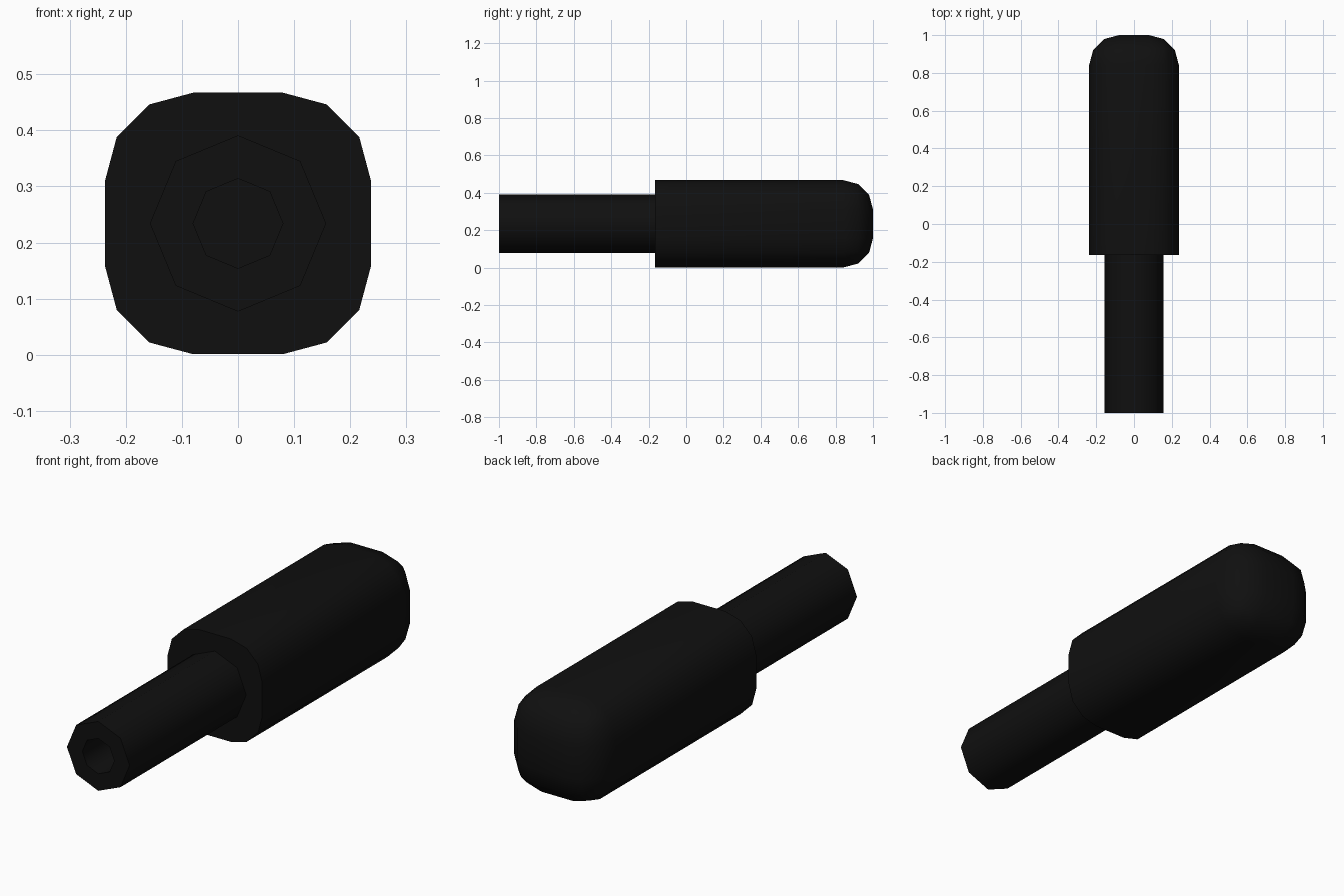
import bpy, bmesh, math

cube = bpy.data.objects.get("Cube")
if cube:
    bpy.data.objects.remove(cube, do_unlink=True)

MID_Z = 0.234      # height of the long axis
FRONT_Y = -0.165   # front face of the body
SIDES = 8

black = bpy.data.materials.new("matte_black")
black.use_nodes = True
colour = (0.005, 0.005, 0.005, 1)
black.diffuse_color = colour
black.node_tree.nodes["Principled BSDF"].inputs["Base Color"].default_value = colour


def finish(name, bm):
    """Turn a bmesh into a smooth-shaded object that keeps its sharp rims."""
    bmesh.ops.recalc_face_normals(bm, faces=bm.faces)
    mesh = bpy.data.meshes.new(name)
    bm.to_mesh(mesh)
    bm.free()
    mesh.materials.append(black)
    obj = bpy.data.objects.new(name, mesh)
    bpy.context.collection.objects.link(obj)
    bpy.ops.object.select_all(action="DESELECT")
    obj.select_set(True)
    bpy.context.view_layer.objects.active = obj
    bpy.ops.object.shade_smooth_by_angle(angle=math.radians(50))
    return obj


# Body: a long box, rounded everywhere except around its flat front
bm = bmesh.new()
bmesh.ops.create_cube(bm, size=1)
for v in bm.verts:
    v.co.x *= 0.474
    v.co.z = v.co.z * 0.466 + MID_Z
    v.co.y = FRONT_Y if v.co.y < 0 else 1
rounded = [e for e in bm.edges if any(v.co.y > 0 for v in e.verts)]
bmesh.ops.bevel(bm, geom=rounded, offset=0.157, segments=3, profile=0.5,
                affect="EDGES", clamp_overlap=True)
finish("body", bm)

# Barrel: eight-sided tube with a blind bore, as rings of (radius, y)
bm = bmesh.new()
rings = []
for radius, y in [(0.157, FRONT_Y), (0.157, -1), (0.08, -1), (0.08, -0.7)]:
    ring = []
    for i in range(SIDES):
        a = math.tau * i / SIDES
        ring.append(bm.verts.new((radius * math.cos(a), y, MID_Z + radius * math.sin(a))))
    rings.append(ring)
for a, b in zip(rings, rings[1:]):
    for i in range(SIDES):
        j = (i + 1) % SIDES
        bm.faces.new((a[i], a[j], b[j], b[i]))
bm.faces.new(rings[-1])
bm.faces.new(rings[0])
finish("barrel", bm)
